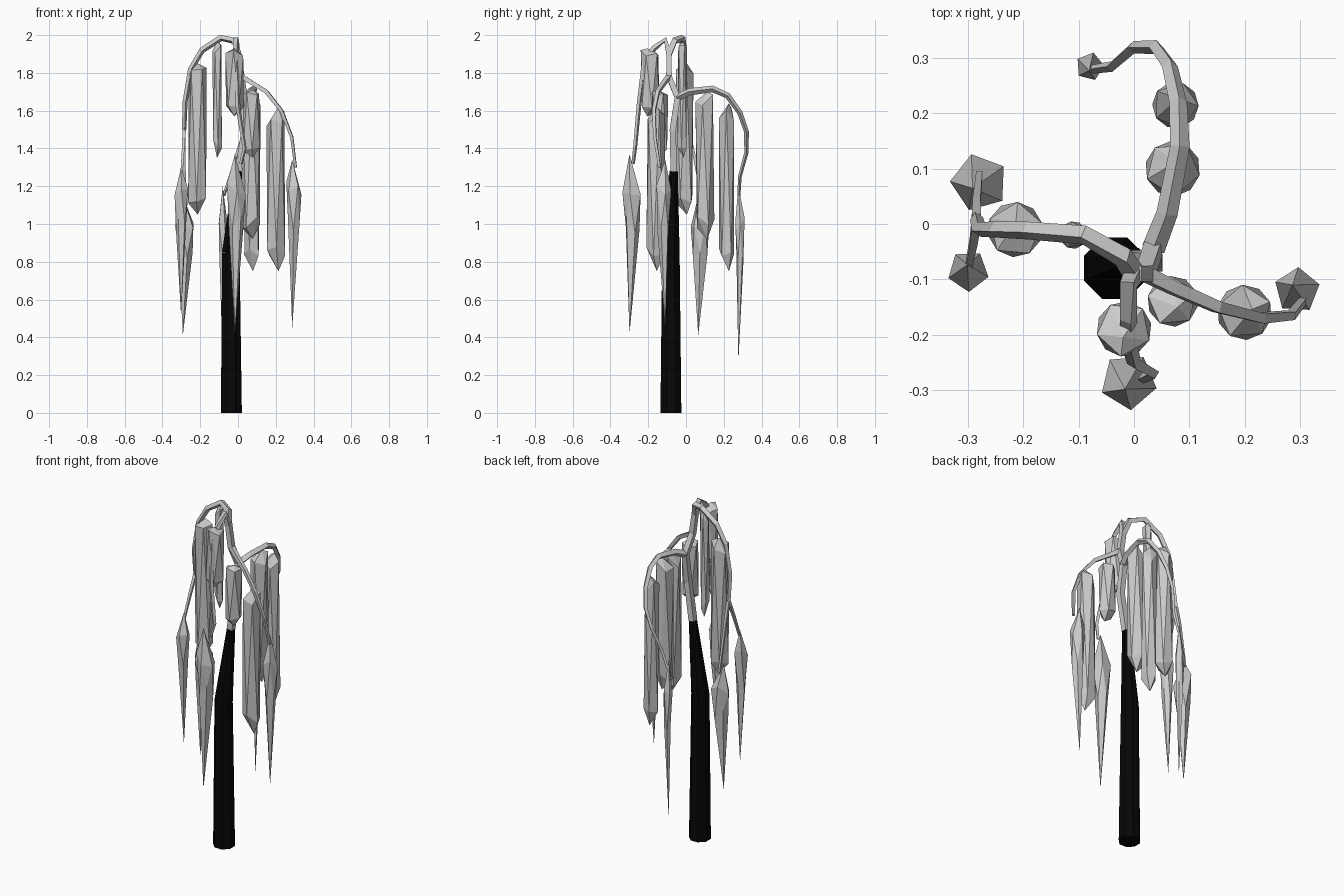
import bpy, bmesh, math, random
from mathutils import Vector

random.seed(4)
cube = bpy.data.objects.get("Cube")
if cube:
    bpy.data.objects.remove(cube, do_unlink=True)


def material(name, value):
    m = bpy.data.materials.new(name)
    m.use_nodes = True
    m.diffuse_color = (value, value, value, 1)
    m.node_tree.nodes["Principled BSDF"].inputs["Base Color"].default_value = m.diffuse_color
    return m


BARK = material("black bark", 0.002)
PALE = material("pale grey", 0.6)


def finish(name, bm, mat):
    bmesh.ops.recalc_face_normals(bm, faces=bm.faces)
    mesh = bpy.data.meshes.new(name)
    bm.to_mesh(mesh)
    bm.free()
    mesh.materials.append(mat)
    obj = bpy.data.objects.new(name, mesh)
    bpy.context.collection.objects.link(obj)


def skin(bm, rings):
    """Join consecutive rings of vertices and cap both ends."""
    for a, b in zip(rings, rings[1:]):
        for i in range(len(a)):
            j = (i + 1) % len(a)
            bm.faces.new((a[i], a[j], b[j], b[i]))
    bm.faces.new(rings[0])
    bm.faces.new(rings[-1])


def tube(name, path, r0, r1, mat=PALE, sides=4):
    """Tapering limb with flat sides along a path."""
    pts = [Vector(p) for p in path]
    bm = bmesh.new()
    rings = []
    normal = Vector((0, 1, 0.01))
    for k, p in enumerate(pts):
        t = (pts[min(k + 1, len(pts) - 1)] - pts[max(k - 1, 0)]).normalized()
        normal = (normal - t * normal.dot(t)).normalized()
        side = t.cross(normal)
        r = r0 + (r1 - r0) * k / (len(pts) - 1)
        angles = [(i + 0.5) * math.tau / sides for i in range(sides)]
        rings.append([bm.verts.new(p + r * (math.cos(a) * normal + math.sin(a) * side))
                      for a in angles])
    skin(bm, rings)
    finish(name, bm, mat)


def clump(name, x, y, r, top, bottom, tail=False):
    """Hanging faceted foliage: a stretched icosahedron, tail drawn to a point."""
    bm = bmesh.new()
    bmesh.ops.create_icosphere(bm, subdivisions=1, radius=1)
    spin = random.uniform(0, math.tau)
    height = top - bottom
    for v in bm.verts:
        c = v.co.copy()
        a = math.atan2(c.y, c.x) + spin
        flat = math.hypot(c.x, c.y) * r * 1.12
        level = (c.z + 1) / 2
        if tail:
            drop = 0 if level < 0.1 else (0.6 if level < 0.5 else 0.82 if level < 0.9 else 1)
            if level < 0.5:
                flat *= 0.75
        else:
            drop = 0 if level < 0.1 else (0.12 if level < 0.5 else 0.93 if level < 0.9 else 1)
        if 0.1 < level < 0.9:
            drop += random.uniform(-0.05, 0.05)
        else:
            a = spin + (2 if tail else 0)
            flat = r * 0.3
        v.co = (x + flat * math.cos(a), y + flat * math.sin(a), bottom + height * drop)
    finish(name, bm, PALE)


# Trunk: straight lower part leaning into the narrow top
tube("trunk_lower", [(-.035, -.08, 0), (-.038, -.08, .85)], .06, .05, BARK, 8)
tube("trunk_upper", [(-.038, -.08, .85), (0, -.065, 1.28)], .05, .023, BARK, 8)

# Stem and the limbs that arch out of it
tube("stem", [(0, -.065, 1.28), (.035, -.07, 1.5), (.035, -.045, 1.67),
              (.02, -.09, 1.78), (0, -.09, 1.92)], .024, .02)
tube("right_limb", [(0, -.09, 1.9), (-.02, -.06, 1.97), (-.09, -.02, 1.985), (-.19, -.012, 1.92),
                    (-.25, -.01, 1.82), (-.28, -.01, 1.65), (-.285, .01, 1.5)], .021, .012)
tube("right_twig_back", [(-.285, .01, 1.5), (-.285, .04, 1.38), (-.28, .09, 1.1)], .012, .008)
tube("right_twig_front", [(-.285, .01, 1.5), (-.29, -.03, 1.4), (-.3, -.08, 1.25)], .012, .008)
tube("front_limb", [(0, -.09, 1.9), (-.01, -.11, 1.975), (-.01, -.17, 1.93), (-.008, -.22, 1.86),
                    (0, -.25, 1.62), (.035, -.27, 1.4), (.015, -.28, 1.32)], .02, .009)
tube("left_limb", [(.02, -.09, 1.78), (.07, -.115, 1.75), (.15, -.15, 1.7), (.23, -.17, 1.6),
                   (.285, -.165, 1.46), (.305, -.14, 1.3)], .018, .009)
tube("back_limb", [(.035, -.045, 1.67), (.06, .02, 1.7), (.083, .14, 1.715), (.08, .22, 1.68),
                   (.065, .285, 1.59), (.04, .32, 1.49), (0, .32, 1.38),
                   (-.04, .285, 1.25), (-.075, .28, 1.15)], .021, .008)

# Hanging foliage: x, y, radius, top, bottom
BLUNT = {
    "right_outer": (-.215, -.01, .05, 1.85, 1.05),
    "right_inner": (-.11, -.02, .025, 1.97, 1.35),
    "front_inner": (-.018, -.19, .05, 1.93, 1.57),
    "left_inner": (.07, -.14, .046, 1.71, 1.35),
    "back_inner": (.07, .1, .05, 1.7, .92),
    "back_outer": (.075, .215, .042, 1.64, .75),
    "left_outer": (.2, -.16, .05, 1.62, .75),
}
TAILED = {
    "right_front_tip": (-.3, -.085, .038, 1.3, .52),
    "right_back_tip": (-.28, .075, .053, 1.15, .41),
    "front_tip": (-.01, -.285, .052, 1.37, .42),
    "left_tip": (.295, -.12, .042, 1.34, .45),
    "back_tip": (-.08, .285, .026, 1.2, .27),
}
for label, data in BLUNT.items():
    clump(label + "_foliage", *data)
for label, data in TAILED.items():
    clump(label + "_foliage", *data, tail=True)
